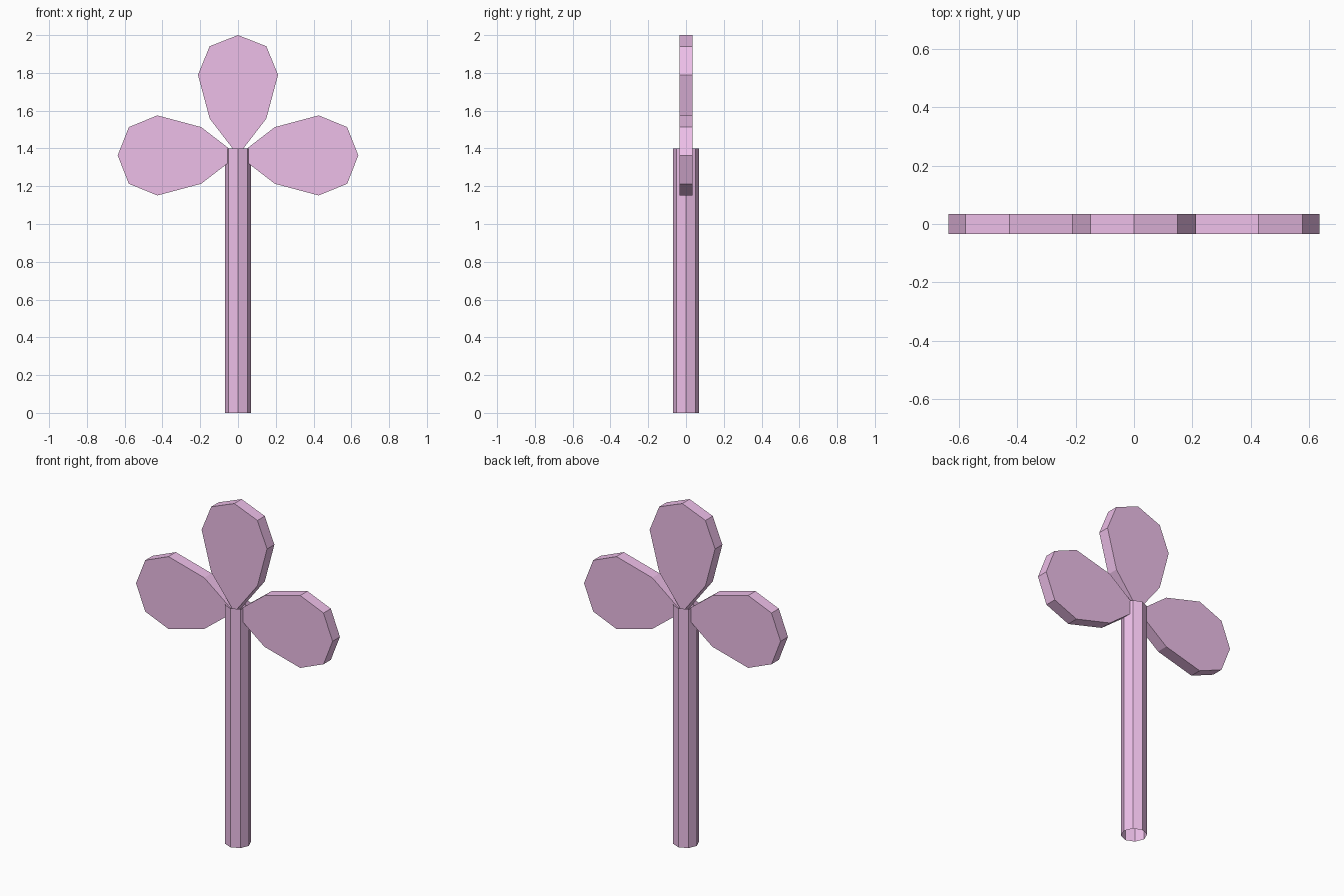
import bpy, bmesh, math
from mathutils import Matrix

if "Cube" in bpy.data.objects:
    bpy.data.objects.remove(bpy.data.objects["Cube"])

PINK = bpy.data.materials.new("pink")
PINK.diffuse_color = (0.85, 0.52, 0.81, 1)
PINK.use_nodes = True
PINK.node_tree.nodes["Principled BSDF"].inputs["Base Color"].default_value = PINK.diffuse_color

HUB_Z = 1.363       # point where the petals meet
HALF_THICK = 0.034


def finish(bm, name):
    mesh = bpy.data.meshes.new(name)
    bm.to_mesh(mesh)
    bm.free()
    mesh.materials.append(PINK)
    obj = bpy.data.objects.new(name, mesh)
    bpy.context.collection.objects.link(obj)
    return obj


# Stem: eight-sided tube, open at both ends
bpy.ops.mesh.primitive_cylinder_add(vertices=8, radius=0.07, depth=1.4,
                                    end_fill_type='NOTHING', location=(0, 0, 0.7))
stem = bpy.context.object
stem.name = "stem"
stem.data.materials.append(PINK)


# Petals: one flat outline (half width, distance from hub), thickened and turned
HALF = [(0.15, 0.195), (0.212, 0.427), (0.15, 0.578)]
OUTLINE = [(0, 0)] + HALF + [(0, 0.637)] + [(-x, z) for x, z in reversed(HALF)]


def petal(name, angle):
    bm = bmesh.new()
    face = bm.faces.new([bm.verts.new((x, -HALF_THICK, z)) for x, z in OUTLINE])
    ext = bmesh.ops.extrude_face_region(bm, geom=[face], use_keep_orig=True)
    moved = [g for g in ext["geom"] if isinstance(g, bmesh.types.BMVert)]
    bmesh.ops.translate(bm, verts=moved, vec=(0, 2 * HALF_THICK, 0))
    bmesh.ops.recalc_face_normals(bm, faces=bm.faces)
    turn = Matrix.Translation((0, 0, HUB_Z)) @ Matrix.Rotation(angle, 4, 'Y')
    bmesh.ops.transform(bm, matrix=turn, verts=bm.verts)
    return finish(bm, name)


for name, degrees in (("left_petal", -90), ("top_petal", 0), ("right_petal", 90)):
    petal(name, math.radians(degrees))
